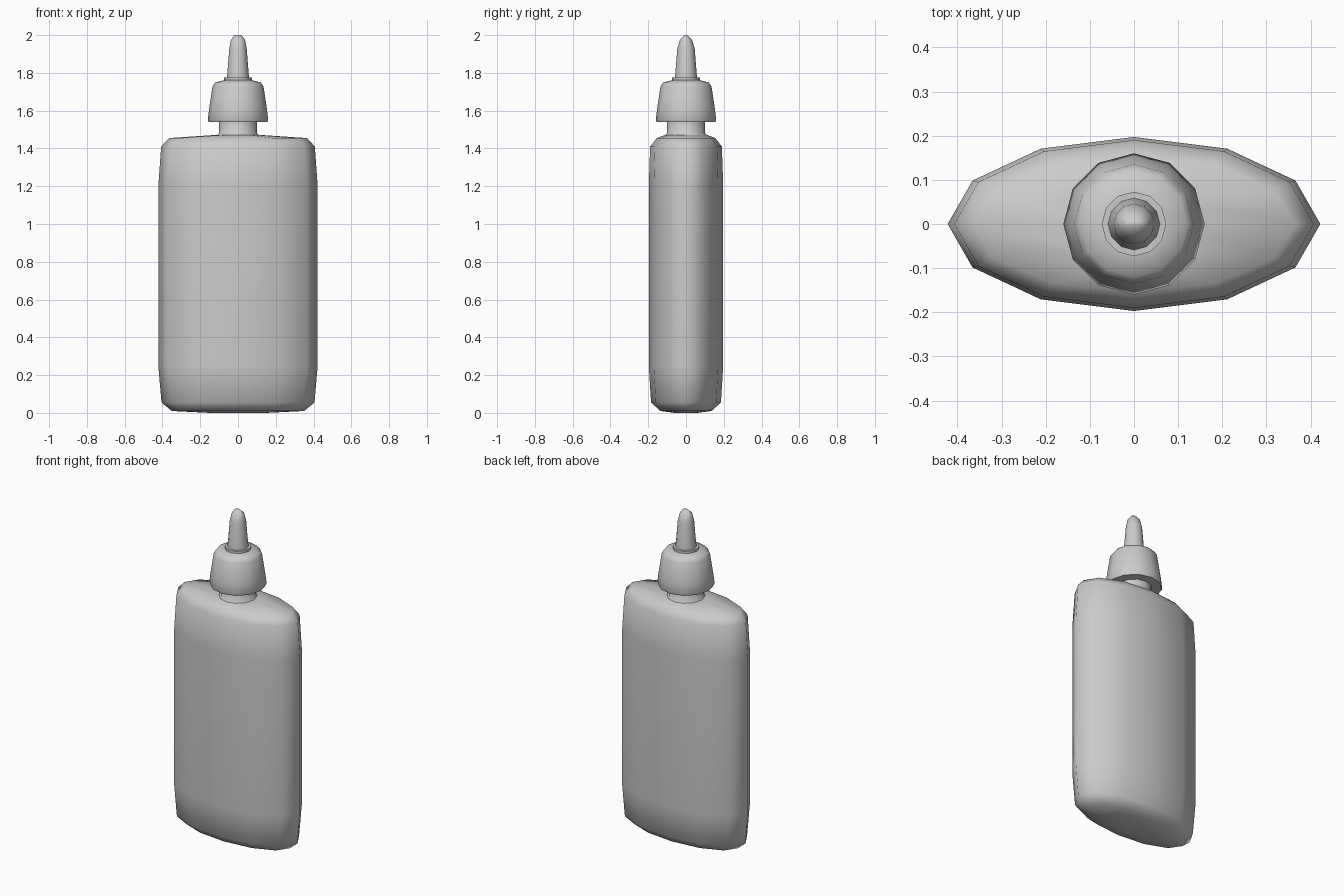
import bpy
import bmesh
from math import cos, sin, pi, radians

SIDES = 12

cube = bpy.data.objects.get("Cube")
if cube:
    bpy.data.objects.remove(cube, do_unlink=True)

grey = bpy.data.materials.new("light grey plastic")
grey.use_nodes = True
colour = (0.6, 0.6, 0.6, 1)
grey.diffuse_color = colour
grey.node_tree.nodes["Principled BSDF"].inputs["Base Color"].default_value = colour


def loft(name, rings, sharp_angle):
    """Join elliptical rings (x radius, y radius, height) into a closed smooth shell."""
    bm = bmesh.new()
    loops = []
    for rx, ry, z in rings:
        angles = [2 * pi * i / SIDES for i in range(SIDES)]
        loops.append([bm.verts.new((rx * cos(a), ry * sin(a), z)) for a in angles])
    for low, high in zip(loops, loops[1:]):
        for i in range(SIDES):
            j = (i + 1) % SIDES
            bm.faces.new((low[i], low[j], high[j], high[i]))
    bm.faces.new(loops[0][::-1])
    bm.faces.new(loops[-1])
    mesh = bpy.data.meshes.new(name)
    bm.to_mesh(mesh)
    bm.free()
    mesh.materials.append(grey)
    obj = bpy.data.objects.new(name, mesh)
    bpy.context.collection.objects.link(obj)
    bpy.ops.object.select_all(action="DESELECT")
    obj.select_set(True)
    bpy.context.view_layer.objects.active = obj
    bpy.ops.object.shade_smooth_by_angle(angle=radians(sharp_angle))
    return obj


def round_rings(profile):
    return [(r, r, z) for r, z in profile]


# Flattened oval bottle with softened shoulders and base
loft("bottle_body", [
    (0.15, 0.06, 0.0), (0.35, 0.135, 0.01), (0.405, 0.185, 0.055),
    (0.422, 0.197, 0.25), (0.422, 0.197, 1.2), (0.407, 0.19, 1.41),
    (0.365, 0.155, 1.455), (0.11, 0.11, 1.472),
], 80)

# Round neck
loft("bottle_neck", round_rings([(0.115, 1.465), (0.1, 1.48), (0.1, 1.56)]), 60)

# Tapered screw cap
loft("cap", round_rings([
    (0.1, 1.54), (0.155, 1.54), (0.16, 1.55), (0.153, 1.61),
    (0.135, 1.73), (0.12, 1.75), (0.07, 1.762),
]), 60)

# Thin collar at the foot of the nozzle
loft("nozzle_collar", round_rings([(0.073, 1.75), (0.073, 1.775)]), 60)

# Nozzle with a slightly pinched tip
loft("nozzle", [
    (0.06, 0.06, 1.765), (0.057, 0.057, 1.79), (0.046, 0.046, 1.93),
    (0.037, 0.032, 1.975), (0.018, 0.008, 2.0),
], 80)
